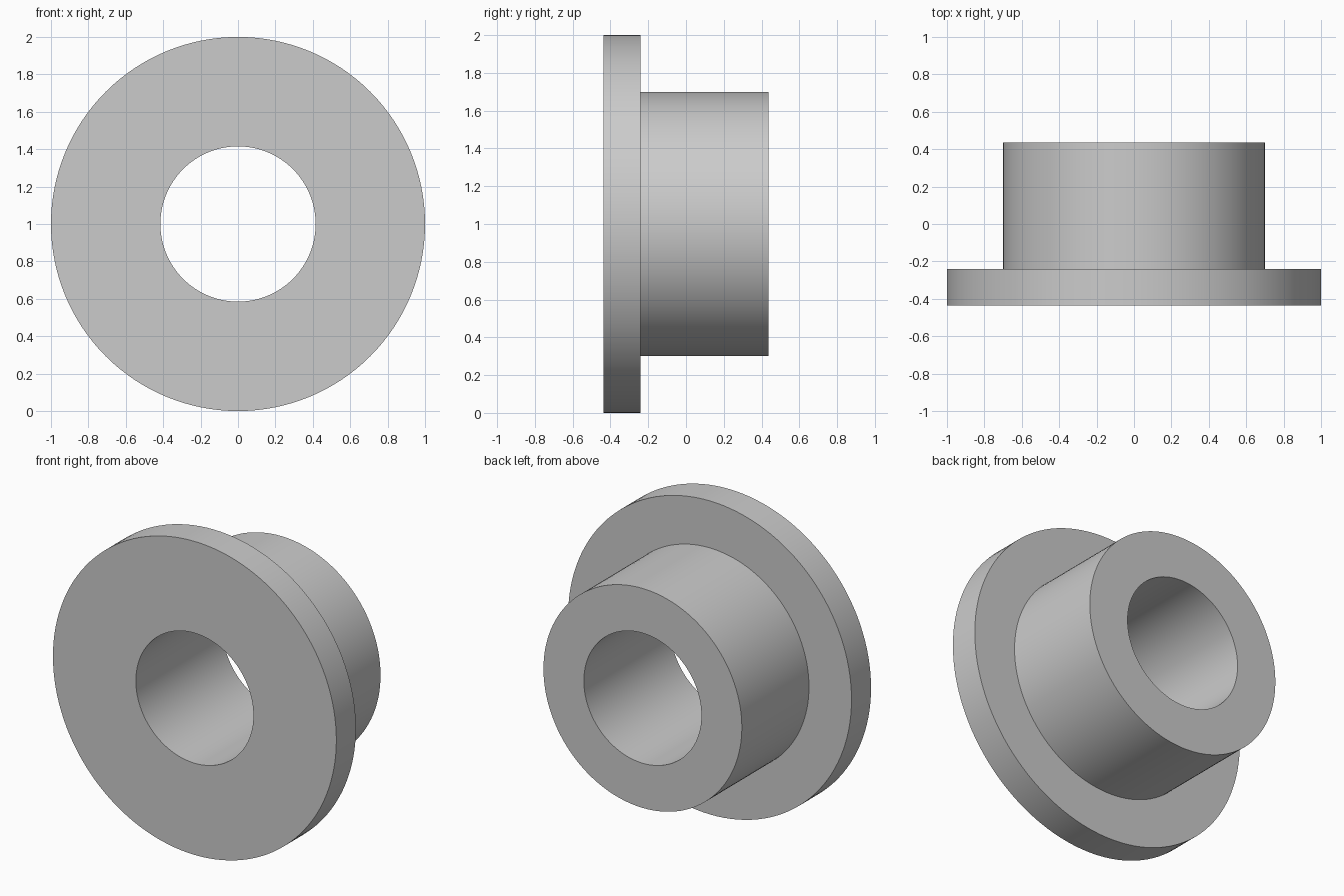
import bpy
import bmesh
import math

if "Cube" in bpy.data.objects:
    bpy.data.objects.remove(bpy.data.objects["Cube"])

SEGMENTS = 128

# Closed cross-section as (radius, y): bore, front flange, rear sleeve
PROFILE = [(0.415, -0.437), (1.0, -0.437), (1.0, -0.24),
           (0.70, -0.24), (0.70, 0.437), (0.415, 0.437)]

steel = bpy.data.materials.new("light grey metal")
steel.diffuse_color = (0.6, 0.6, 0.6, 1.0)
steel.use_nodes = True
steel.node_tree.nodes["Principled BSDF"].inputs["Base Color"].default_value = steel.diffuse_color

# Spin the cross-section around the horizontal axis
bm = bmesh.new()
rings = []
for i in range(SEGMENTS):
    a = 2 * math.pi * i / SEGMENTS
    rings.append([bm.verts.new((r * math.cos(a), y, 1 + r * math.sin(a)))
                  for r, y in PROFILE])
n = len(PROFILE)
for i in range(SEGMENTS):
    here, there = rings[i], rings[(i + 1) % SEGMENTS]
    for j in range(n):
        k = (j + 1) % n
        bm.faces.new((here[j], here[k], there[k], there[j]))
bmesh.ops.recalc_face_normals(bm, faces=bm.faces)

mesh = bpy.data.meshes.new("flanged_bushing")
bm.to_mesh(mesh)
bm.free()
mesh.materials.append(steel)
bushing = bpy.data.objects.new("flanged_bushing", mesh)
bpy.context.collection.objects.link(bushing)

# Smooth round walls, crisp rims
bpy.context.view_layer.objects.active = bushing
bushing.select_set(True)
bpy.ops.object.shade_smooth_by_angle(angle=math.radians(30))
